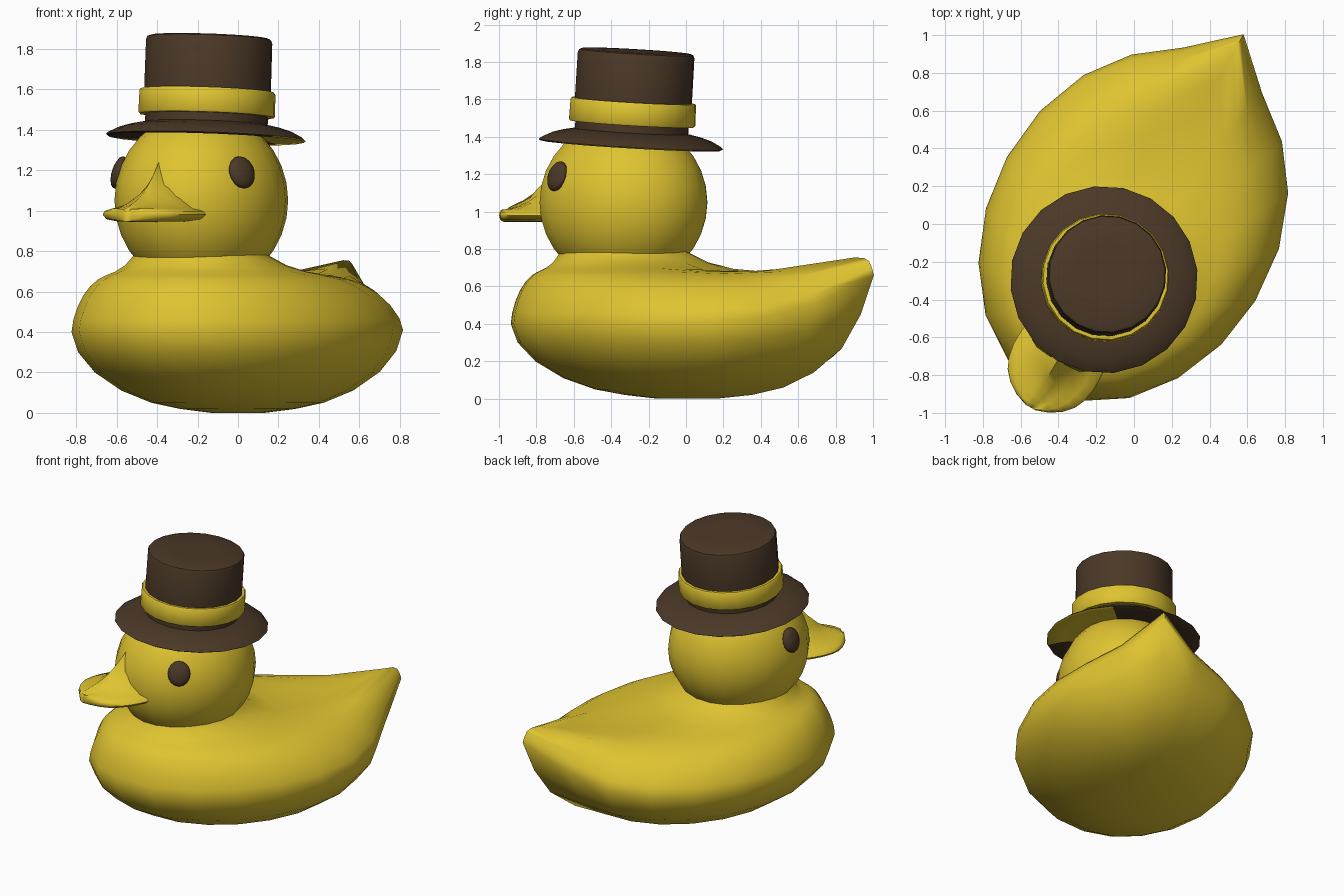
import bpy, bmesh, math
from mathutils import Matrix, Vector

if "Cube" in bpy.data.objects:
    bpy.data.objects.remove(bpy.data.objects["Cube"])

TURN = Matrix.Rotation(math.radians(-30), 4, 'Z')   # whole toy is turned on its base
N = 20


def material(name, rgb):
    m = bpy.data.materials.new(name)
    m.diffuse_color = (*rgb, 1)
    m.use_nodes = True
    m.node_tree.nodes["Principled BSDF"].inputs["Base Color"].default_value = m.diffuse_color
    return m


yellow = material("duck yellow", (0.74, 0.55, 0.03))
brown = material("dark brown", (0.07, 0.04, 0.02))


def finish(name, bm, mats, matrix=Matrix(), angle=50):
    bmesh.ops.recalc_face_normals(bm, faces=bm.faces)
    me = bpy.data.meshes.new(name)
    bm.to_mesh(me)
    bm.free()
    ob = bpy.data.objects.new(name, me)
    bpy.context.collection.objects.link(ob)
    for m in mats:
        me.materials.append(m)
    ob.matrix_world = TURN @ matrix
    bpy.ops.object.select_all(action='DESELECT')
    ob.select_set(True)
    bpy.context.view_layer.objects.active = ob
    bpy.ops.object.shade_smooth_by_angle(angle=math.radians(angle))
    return ob


def loft(rings, closed=False):
    """Skin a list of point rings; cap the ends unless the rings form a loop."""
    bm = bmesh.new()
    vs = [[bm.verts.new(p) for p in r] for r in rings]
    n = len(vs[0])
    pairs = list(zip(vs, vs[1:])) + ([(vs[-1], vs[0])] if closed else [])
    for a, b in pairs:
        for i in range(n):
            j = (i + 1) % n
            bm.faces.new((a[i], a[j], b[j], b[i]))
    if not closed:
        bm.faces.new(vs[0])
        bm.faces.new(vs[-1])
    return bm


def lathe(profile, closed=False):
    return loft([[(r * math.sin(2 * math.pi * i / N), r * math.cos(2 * math.pi * i / N), z)
                  for i in range(N)] for r, z in profile], closed)


# Body: outline seen from above, from tail tip to breast, mirrored
half = [(0, 1.16), (.24, .94), (.46, .77), (.625, .55), (.73, .27), (.76, -.03),
        (.72, -.32), (.61, -.59), (.44, -.81), (.22, -.955), (0, -1.0)]
outline = half + [(-x, y) for x, y in half[-2:0:-1]]
tail_weight = [1, .42, .15, .04] + [0] * 7
neck = [(.01 + .335 * math.sin(2 * math.pi * i / N),
         -.38 + .35 * math.cos(2 * math.pi * i / N)) for i in range(N)]

# (scale, z) at the sides and (scale, z) at the tail, belly up to widest line
lower = [(.16, 0, .16, 0), (.35, .02, .35, .02), (.52, .05, .52, .06), (.7, .11, .68, .14),
         (.86, .2, .83, .27), (.96, .3, .93, .45), (1, .4, 1, .66)]
# (blend to neck, z) at the sides and at the tail, widest line up to neck
upper = [(.03, .46, .01, .70), (.1, .525, .025, .735), (.19, .58, .05, .752),
         (.3, .625, .10, .755), (.43, .66, .22, .715), (.56, .68, .42, .675),
         (.72, .70, .78, .665), (.87, .73, .9, .72), (1, .775, 1, .80), (.97, .9, .99, .9)]
rings = []
for k, (s0, z0, s1, z1) in enumerate(lower + upper):
    ring = []
    for i, (x, y) in enumerate(outline):
        w = tail_weight[min(i, N - i)]
        s, z = s0 + (s1 - s0) * w, z0 + (z1 - z0) * w
        if k < len(lower):
            ring.append((x * s, y * s, z))
        else:
            nx, ny = neck[i]
            if k == len(lower) + len(upper) - 1:
                ring.append((nx * .8, -.38 + (ny + .38) * .8, z))
            else:
                ring.append((x + (nx - x) * s, y + (ny - y) * s, z))
    rings.append(ring)
finish("body", loft(rings), [yellow], angle=75)

# Head
HEAD = Vector((.01, -.38, 1.05))
RAD = Vector((.418, .465, .445))
bm = bmesh.new()
bmesh.ops.create_uvsphere(bm, u_segments=N, v_segments=16, radius=1)
bmesh.ops.scale(bm, vec=RAD, verts=bm.verts)
finish("head", bm, [yellow], Matrix.Translation(HEAD))

# Bill: concave peaked sections running forward to a rounded tip
stations = [(-.70, .235, 1.28), (-.80, .245, 1.24), (-.87, .245, 1.16), (-.94, .232, 1.095),
            (-1.0, .205, 1.06), (-1.05, .16, 1.04), (-1.09, .10, 1.022), (-1.115, .03, 1.0)]
rings = []
for y, w, top in stations:
    e = min(.99, top - .012)
    side = [(.2, e + (top - e) * .62), (.45, e + (top - e) * .33 + .008), (.75, e + .02),
            (.95, e + .008), (1, e - .01), (.9, .958), (.6, .947)]
    ring = [(0, y, top)] + [(w * a, y, z) for a, z in side] + [(0, y, .945)]
    ring += [(-w * a, y, z) for a, z in reversed(side)]
    rings.append([(x + .01, yy, z) for x, yy, z in ring])
finish("bill", loft(rings), [yellow], angle=70)

# Eyes: flattened domes lying on the head surface
for sx, name in ((1, "right_eye"), (-1, "left_eye")):
    d = Vector((.83 * sx, -.44, .31)).normalized()
    pos = HEAD + Vector((d.x * RAD.x, d.y * RAD.y, d.z * RAD.z))
    nrm = Vector((d.x / RAD.x, d.y / RAD.y, d.z / RAD.z)).normalized()
    bm = bmesh.new()
    bmesh.ops.create_uvsphere(bm, u_segments=16, v_segments=10, radius=1)
    bmesh.ops.scale(bm, vec=(.073, .083, .035), verts=bm.verts)
    finish(name, bm, [brown],
           Matrix.Translation(pos) @ nrm.to_track_quat('Z', 'Y').to_matrix().to_4x4())

# Hat, tipped slightly backwards
HAT = Matrix.Translation((.01, -.335, 1.358)) @ Matrix.Rotation(math.radians(-3.9), 4, 'X')

# Brim, with part of its underside in yellow
bm = lathe([(.27, .012), (.40, .012), (.485, -.004), (.497, .003), (.485, .014),
            (.43, .042), (.37, .06), (.31, .072), (.27, .072)], closed=True)
bmesh.ops.recalc_face_normals(bm, faces=bm.faces)
for f in bm.faces:
    c = f.calc_center_median()
    if f.normal.z < -.5 and -20 < math.degrees(math.atan2(c.y, c.x)) < 75:
        f.material_index = 1
finish("hat_brim", bm, [brown, yellow], HAT, 45)

# Crown
finish("hat_crown", lathe([(.305, .03), (.305, .10), (.315, .25), (.314, .48), (.308, .495),
                           (.292, .502), (.15, .502), (.02, .502)]), [brown], HAT, 40)

# Hat band
finish("hat_band", lathe([(.30, .112), (.334, .112), (.34, .12), (.338, .228), (.332, .236),
                          (.30, .236)], closed=True), [yellow], HAT, 50)
